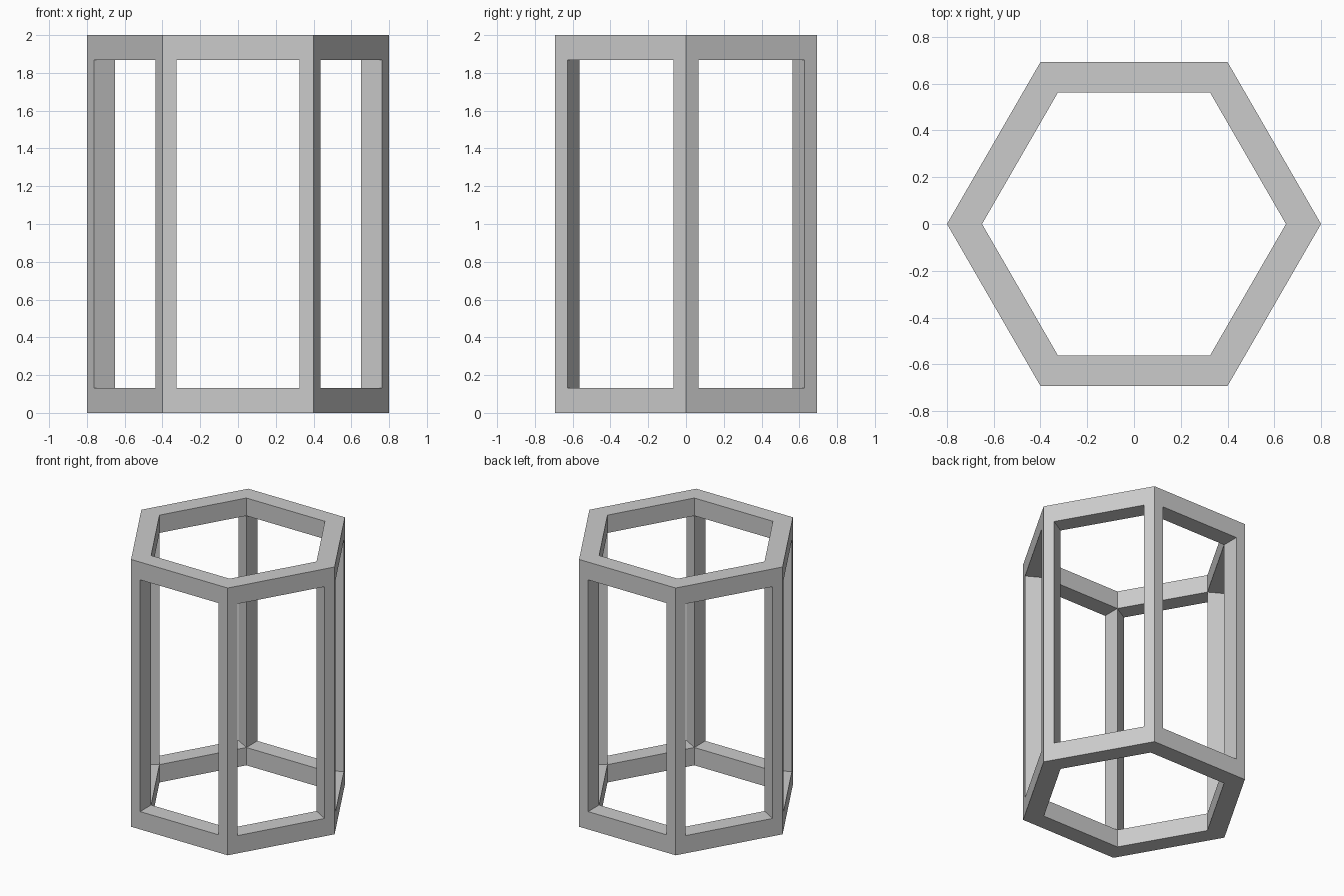
import bpy
import bmesh
import math
from mathutils import Vector

if "Cube" in bpy.data.objects:
    bpy.data.objects.remove(bpy.data.objects["Cube"], do_unlink=True)

SIDES = 6
OUTER, INNER = 0.8, 0.65      # corner radii
HEIGHT, RAIL = 2.0, 0.133     # total height, rail height
POST = 0.075                  # post width on each outer face

grey = bpy.data.materials.new("plain grey")
grey.use_nodes = True
colour = (0.6, 0.6, 0.6, 1.0)
grey.diffuse_color = colour
grey.node_tree.nodes["Principled BSDF"].inputs["Base Color"].default_value = colour


def corner(radius, i):
    a = math.tau * i / SIDES
    return Vector((radius * math.cos(a), radius * math.sin(a), 0))


def at(p, z):
    return (p.x, p.y, z)


bm = bmesh.new()


def face(*points):
    bm.faces.new([bm.verts.new(p) for p in points])


low, high = RAIL, HEIGHT - RAIL
for i in range(SIDES):
    o0, o1 = corner(OUTER, i), corner(OUTER, i + 1)
    i0, i1 = corner(INNER, i), corner(INNER, i + 1)
    step = (o1 - o0).normalized() * POST
    p0, p1 = o0 + step, o1 - step

    # Rails: end cap, outer face, inner face, and the sill or lintel
    for end, edge in ((0, low), (HEIGHT, high)):
        face(at(o0, end), at(o1, end), at(i1, end), at(i0, end))
        face(at(o0, end), at(o1, end), at(p1, edge), at(p0, edge))
        face(at(i0, end), at(i1, end), at(i1, edge), at(i0, edge))
        face(at(p0, edge), at(p1, edge), at(i1, edge), at(i0, edge))

    # Posts: outer face and window jamb on each side
    for o, p, n in ((o0, p0, i0), (o1, p1, i1)):
        face(at(o, 0), at(p, low), at(p, high), at(o, HEIGHT))
        face(at(p, low), at(n, low), at(n, high), at(p, high))

bmesh.ops.remove_doubles(bm, verts=bm.verts[:], dist=0.0005)
bmesh.ops.recalc_face_normals(bm, faces=bm.faces[:])

mesh = bpy.data.meshes.new("hexagonal_frame")
bm.to_mesh(mesh)
bm.free()
mesh.materials.append(grey)
frame = bpy.data.objects.new("hexagonal_frame", mesh)
bpy.context.collection.objects.link(frame)
